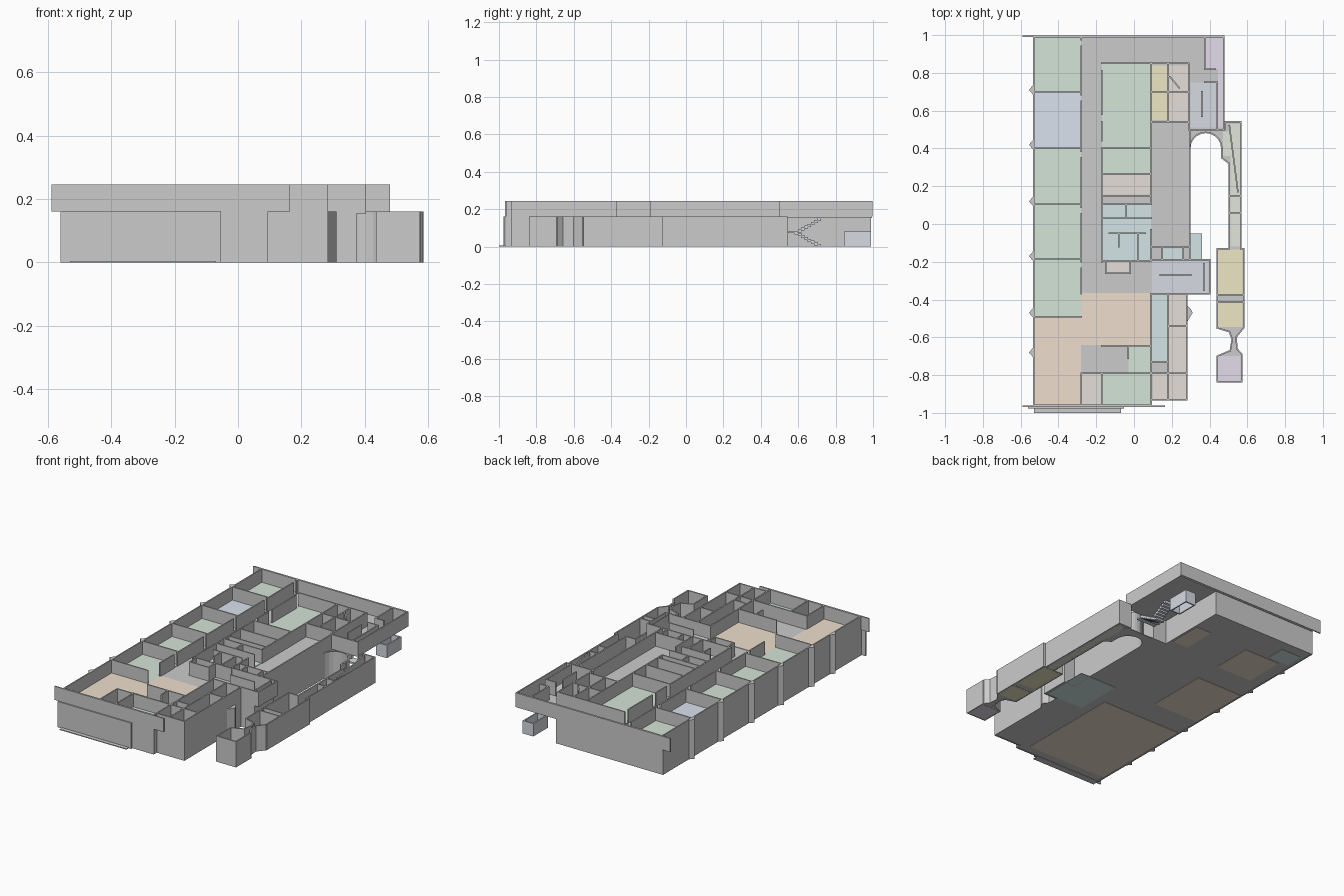
import bpy, bmesh, math
from mathutils import Vector

T = 0.008                    # wall thickness
F0, F1, TOP = 0.0, 0.16, 0.245   # ground, upper floor, parapet top
COLORS = dict(green=(.66, .78, .68), blue=(.70, .76, .86), orange=(.86, .74, .62),
              teal=(.66, .78, .80), beige=(.78, .74, .69), yellow=(.85, .79, .56),
              purple=(.77, .72, .83), slate=(.67, .70, .76), olive=(.76, .79, .71),
              pale=(.82, .82, .83))
MATS = {}


def finish(name, bm, color=None):
    bmesh.ops.recalc_face_normals(bm, faces=bm.faces)
    me = bpy.data.meshes.new(name)
    bm.to_mesh(me)
    bm.free()
    ob = bpy.data.objects.new(name, me)
    bpy.context.collection.objects.link(ob)
    if color:
        if color not in MATS:
            MATS[color] = bpy.data.materials.new(color)
            MATS[color].diffuse_color = (*COLORS[color], 1)
        me.materials.append(MATS[color])
    return ob


def add_prism(bm, pts, z0, z1):
    face = bm.faces.new([bm.verts.new((x, y, z0)) for x, y in pts])
    ext = bmesh.ops.extrude_face_region(bm, geom=[face])
    verts = [v for v in ext["geom"] if isinstance(v, bmesh.types.BMVert)]
    bmesh.ops.translate(bm, verts=verts, vec=(0, 0, z1 - z0))
    if not face.is_valid or face not in bm.faces[:]:
        return


def rect(x0, y0, x1, y1):
    return [(x0, y0), (x1, y0), (x1, y1), (x0, y1)]


def prism(name, pts, z0, z1, color=None):
    bm = bmesh.new()
    add_prism(bm, pts, z0, z1)
    return finish(name, bm, color)


def add_wall(bm, a, b, z0, z1):
    a, b = Vector(a), Vector(b)
    d = (b - a).normalized() * T / 2
    n = Vector((-d.y, d.x))
    a, b = a - d, b + d
    add_prism(bm, [a + n, a - n, b - n, b + n], z0, z1)


def walls(name, segments, z0, z1):
    bm = bmesh.new()
    for x0, y0, x1, y1 in segments:
        add_wall(bm, (x0, y0), (x1, y1), z0, z1)
    return finish(name, bm)


def path_walls(name, pts, z0, z1, closed=True):
    nxt = pts[1:] + (pts[:1] if closed else [])
    return walls(name, [(*p, *q) for p, q in zip(pts, nxt)], z0, z1)


def floors(level, z0, z1, table):
    for color, areas in table.items():
        bm = bmesh.new()
        for r in areas:
            add_prism(bm, rect(*r), z0, z1)
        finish(f"{level}_floor_{color}", bm, color)


# Upper storey: slab and outer wall
south_east = [(-.53, -.96), (.09, -.96), (.09, -.93), (.28, -.93), (.28, -.37)]
upper = south_east + [(.40, -.37), (.40, -.19), (.295, -.19), (.295, .50),
                      (.475, .50), (.475, .99), (-.53, .99)]
prism("upper_slab", upper, F1 - .006, F1, "pale")
path_walls("upper_outer_wall", upper, F1 - .006, TOP)
walls("end_parapets", [(-.585, .994, .475, .994), (-.585, -.964, .16, -.964)], F1, TOP)

# Lower storey: slab and outer wall
lower = south_east + [(.37, -.37), (.37, -.19), (.295, -.19), (.295, .53),
                      (.20, .53), (.20, .985), (-.53, .985)]
prism("ground_slab", lower, .002, .007)
path_walls("lower_outer_wall", lower, F0, F1)
walls("front_facade", [(-.556, -.972, -.058, -.972)], F0, F1)
prism("front_step", rect(-.53, -1.0, -.07, -.96), F0, .005)

# Pointed piers along the left side
bm = bmesh.new()
for y in (.71, .42, .12, -.17, -.47, -.68):
    add_prism(bm, [(-.53, y - .03), (-.53, y + .03), (-.544, y + .014), (-.556, y), (-.544, y - .014)], F0, TOP)
finish("side_piers", bm)

# Upper room floors
floors("upper", F1, F1 + .003, {
    "green": [(-.53, .70, -.28, .99), (-.53, .105, -.28, .40), (-.53, -.185, -.28, .105),
              (-.53, -.49, -.28, -.185), (-.17, .40, .09, .85), (-.17, .27, .09, .40),
              (-.03, -.79, .09, -.645), (-.17, -.955, .09, -.79)],
    "blue": [(-.53, .40, -.28, .70)],
    "orange": [(-.53, -.955, -.28, -.49), (-.28, -.64, .09, -.365)],
    "beige": [(-.17, .155, .09, .26), (-.15, -.26, -.02, -.20), (.185, .54, .29, .84),
              (.18, -.79, .28, -.37), (-.28, -.955, -.17, -.79), (.10, -.93, .175, -.79),
              (.185, -.93, .28, -.79)],
    "teal": [(-.17, -.19, .09, .10), (.15, -.19, .26, -.13), (.095, -.73, .175, -.37)],
    "yellow": [(.09, .55, .175, .84)],
    "purple": [(.375, .82, .47, .985), (.445, .51, .47, .82)],
    "slate": [(.30, .51, .44, .75), (.095, -.365, .395, -.195)],
})

# Upper partitions: left row of rooms, with door gaps on the corridor
dividers = [.99, .70, .40, .105, -.185, -.49]
row = [(-.53, y, -.28, y) for y in dividers[1:]]
for hi, lo in zip(dividers, dividers[1:]):
    row.append((-.28, hi - .05, -.28, max(lo, -.37)))
    row.append((-.28, hi, -.28, hi - .015))
walls("left_room_walls", row, F1, TOP)

# Upper partitions: central core
walls("core_walls", [
    (-.17, .85, .29, .85), (-.17, .81, -.17, .58), (-.17, .54, -.17, .44), (-.17, .40, -.17, -.20),
    (.09, .85, .09, .11), (.09, -.03, .09, -.19), (-.17, .40, .09, .40), (-.17, .265, .09, .265),
    (-.17, .15, .09, .15), (-.17, .105, .09, .105), (-.17, .03, .09, .03), (-.04, .105, -.04, .03),
    (-.13, -.05, .06, -.05), (-.08, -.05, -.08, -.12), (.02, -.05, .02, -.19), (-.17, -.195, .09, -.195),
    (-.15, -.26, -.02, -.26), (-.15, -.26, -.15, -.20), (-.02, -.26, -.02, -.20)], F1, TOP)

# Upper partitions: north-east rooms and stair
walls("north_east_walls", [
    (.18, .85, .18, .54), (.29, .85, .29, .50), (.09, .54, .29, .54), (.09, .70, .175, .70),
    (.19, .70, .29, .70), (.19, .78, .24, .72), (.375, .99, .375, .82), (.44, .75, .44, .50),
    (.375, .75, .44, .75), (.36, .70, .36, .57), (.375, .82, .43, .82)], F1, TOP)

# Upper partitions: stair tower and southern rooms
walls("south_walls", [
    (.09, -.19, .295, -.19), (.09, -.37, .28, -.37), (.10, -.12, .295, -.12), (.15, -.12, .15, -.19),
    (.26, -.12, .26, -.19), (.14, -.27, .30, -.27), (.37, -.21, .37, -.35),
    (.09, -.37, .09, -.96), (.18, -.37, .18, -.93), (.09, -.73, .18, -.73), (-.28, -.79, .28, -.79),
    (.18, -.54, .28, -.54), (-.17, -.645, .09, -.645), (-.28, -.79, -.28, -.96),
    (-.17, -.79, -.17, -.96), (-.03, -.645, -.03, -.71)], F1, TOP)

# Small bay on the south-east wall
prism("bay", [(.28, -.52), (.31, -.47), (.30, -.45), (.28, -.43)], F0, F1)

# Ground floor colour fields seen from below
floors("ground", F0, .004, {
    "orange": [(-.52, -.90, .04, -.22), (-.52, -.05, -.20, .35), (-.45, .52, -.20, .78), (.08, .58, .19, .80)],
    "teal": [(.10, -.36, .36, -.05), (-.50, .80, -.36, .92)],
})

# Curved link between the main block and the side wing
arc = [(.295, .40)]
arc += [(.38 + .085 * math.cos(a), .40 + .085 * math.sin(a))
        for a in [math.pi * (1 - i / 10) for i in range(11)]]
arc += [(.465, .35), (.505, .32)]
path_walls("courtyard_curve_wall", arc, F0, F1, closed=False)
prism("link_slab", arc + [(.505, .53), (.295, .53)], F0, .005, "pale")

# Side wing: low open-topped rooms joined by a narrow passage
wing = [(.44, -.835), (.57, -.835), (.57, -.69), (.545, -.66), (.54, -.60), (.58, -.55),
        (.58, -.13), (.565, -.13), (.565, .54), (.48, .54), (.48, .50)]
west = [(.465, .35), (.505, .32), (.505, -.13), (.44, -.13), (.44, -.55), (.505, -.57),
        (.52, -.61), (.51, -.67), (.44, -.70)]
path_walls("wing_wall_east", wing, F0, F1, closed=False)
path_walls("wing_wall_west", west + [wing[0]], F0, F1, closed=False)
prism("wing_slab", wing + west, .001, .004, "pale")
walls("wing_partitions", [(.44, -.375, .58, -.375), (.44, -.415, .58, -.415),
                          (.505, .15, .565, .15), (.505, .06, .565, .06),
                          (.505, .52, .55, .17)], F0, F1)
floors("wing", F0, .006, {
    "yellow": [(.445, -.375, .575, -.135), (.445, -.545, .575, -.415)],
    "purple": [(.445, -.83, .565, -.70)],
    "olive": [(.51, -.12, .56, .53), (.47, .36, .51, .49)],
})

# Open stair below the north-east overhang: two flights and a half landing
bm = bmesh.new()
N = 8
for i in range(N):
    y = .58 + .14 * i / N
    up, down = .08 + .08 * i / N, .08 - .08 * i / N
    for x0, z in ((.305, up), (.375, down)):
        add_prism(bm, rect(x0, y, x0 + .06, y + .14 / N + .002), max(z - .014, 0), z + .002)
add_prism(bm, rect(.305, .545, .435, .582), .072, .082)
finish("open_stair", bm, "slate")

# Low enclosure under the overhang
path_walls("low_enclosure", rect(.365, .85, .43, .985), F0, .08).data.materials.append(MATS["slate"])
